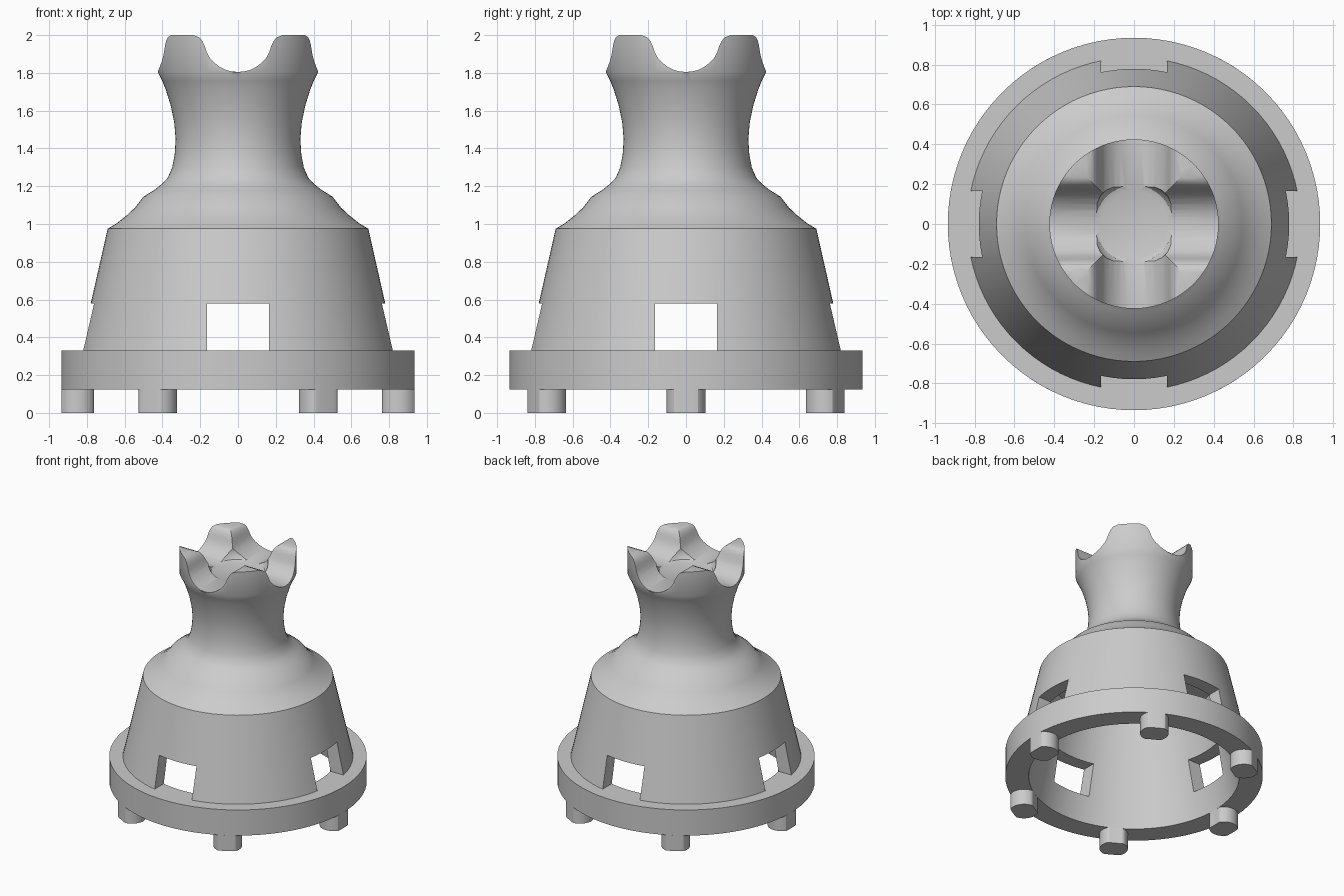
import bpy, bmesh
from math import cos, sin, pi, radians, atan2, hypot

if "Cube" in bpy.data.objects:
    bpy.data.objects.remove(bpy.data.objects["Cube"])

SEG = 96


def make_object(name, bm):
    bmesh.ops.recalc_face_normals(bm, faces=bm.faces)
    mesh = bpy.data.meshes.new(name)
    bm.to_mesh(mesh)
    bm.free()
    ob = bpy.data.objects.new(name, mesh)
    bpy.context.collection.objects.link(ob)
    return ob


def lathe(name, profile):
    """Closed solid from an (r, z) profile that starts and ends on the axis."""
    bm = bmesh.new()
    rings = []
    for r, z in profile:
        if r == 0:
            rings.append([bm.verts.new((0, 0, z))] * SEG)
        else:
            rings.append([bm.verts.new((r * cos(2 * pi * i / SEG), r * sin(2 * pi * i / SEG), z))
                          for i in range(SEG)])
    for a, b in zip(rings, rings[1:]):
        for i in range(SEG):
            j = (i + 1) % SEG
            bm.faces.new(list(dict.fromkeys((a[i], a[j], b[j], b[i]))))
    return make_object(name, bm)


def prism(name, points, vec, place):
    """Extrude an outline; place maps (u, v) to 3D."""
    bm = bmesh.new()
    face = bm.faces.new([bm.verts.new(place(u, v)) for u, v in points])
    new = bmesh.ops.extrude_face_region(bm, geom=[face])["geom"]
    bmesh.ops.translate(bm, vec=vec, verts=[g for g in new if isinstance(g, bmesh.types.BMVert)])
    return make_object(name, bm)


def cut(ob, cutter):
    mod = ob.modifiers.new("cut", "BOOLEAN")
    mod.operation, mod.solver, mod.object = "DIFFERENCE", "EXACT", cutter
    bpy.context.view_layer.objects.active = ob
    bpy.ops.object.modifier_apply(modifier=mod.name)
    bpy.data.objects.remove(cutter)


def smooth(ob, angle=28):
    bpy.ops.object.select_all(action="DESELECT")
    ob.select_set(True)
    bpy.context.view_layer.objects.active = ob
    bpy.ops.object.shade_smooth_by_angle(angle=radians(angle))


# Hollow tower body with base ring, sloped wall, shoulder, neck and crown
body = lathe("tower_body", [
    (0, 2.0), (.425, 2.0), (.425, 1.805),
    (.402, 1.76), (.382, 1.71), (.357, 1.63), (.338, 1.54), (.33, 1.45),
    (.335, 1.37), (.348, 1.30), (.372, 1.245),
    (.40, 1.215), (.44, 1.182), (.50, 1.145),
    (.545, 1.087), (.59, 1.045), (.64, 1.005), (.69, .975),
    (.836, .33), (.935, .33), (.935, .125),
    (.765, .125), (.60, .95), (0, .95)])

# Crown grooves running along x and along y
half = [(.035, 1.808), (.07, 1.818), (.10, 1.834), (.128, 1.856), (.15, 1.881), (.165, 1.91),
        (.175, 1.94), (.188, 1.968), (.205, 1.988), (.235, 2.0), (.235, 2.1)]
outline = [(-u, v) for u, v in reversed(half)] + [(0, 1.805)] + half
cut(body, prism("groove_y", outline, (0, 1.2, 0), lambda u, v: (u, -.6, v)))
cut(body, prism("groove_x", outline, (1.2, 0, 0), lambda u, v: (-.6, u, v)))

# Shallow round pocket in the middle of the crown
cut(body, lathe("pocket", [(0, 1.803), (.17, 1.803), (.195, 1.812), (.212, 1.835),
                           (.22, 1.87), (.22, 2.1), (0, 2.1)]))

# Four square windows
W = [(-.165, .33), (.165, .33), (.165, .58), (-.165, .58)]
cut(body, prism("window_y", W, (0, 2.4, 0), lambda u, v: (u, -1.2, v)))
cut(body, prism("window_x", W, (2.4, 0, 0), lambda u, v: (-1.2, u, v)))
smooth(body)

# Six pegs under the ring, trimmed to the ring's width
for k in range(6):
    a = k * pi / 3
    pts = []
    for i in range(48):
        t = 2 * pi * i / 48
        x, y = .85 * cos(a) + .103 * cos(t), .85 * sin(a) + .103 * sin(t)
        r, p = min(max(hypot(x, y), .765), .935), atan2(y, x)
        pts.append((r * cos(p), r * sin(p)))
    smooth(prism(f"peg_{k + 1}", pts, (0, 0, .125), lambda u, v: (u, v, 0)))
